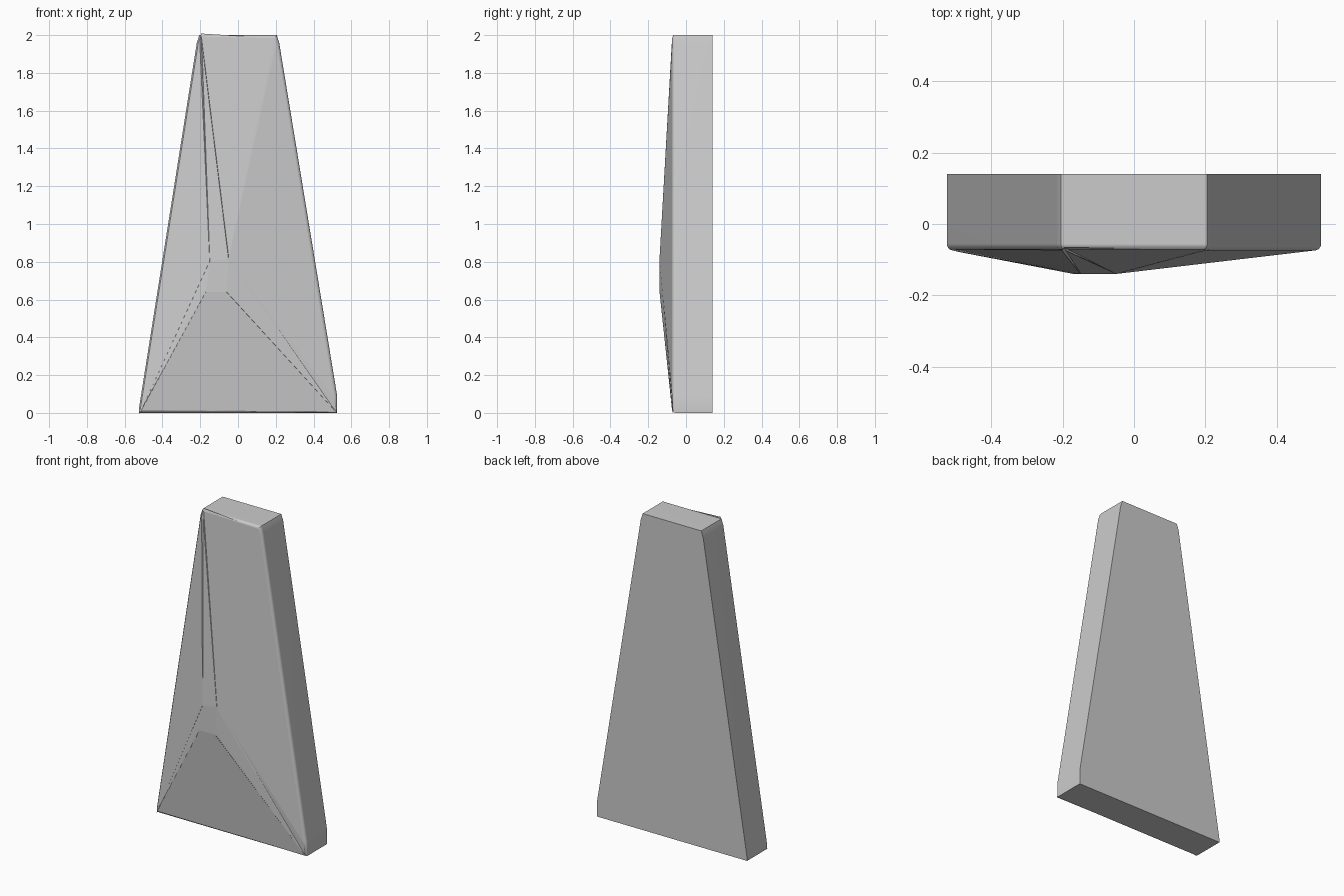
import bpy, bmesh
from mathutils import Vector

cube = bpy.data.objects.get("Cube")
if cube:
    bpy.data.objects.remove(cube, do_unlink=True)

BACK, RIM, PEAK = 0.14, -0.072, -0.14

# Tapered slab outline (x, z), with clipped top corners
outline = [(-0.525, 0), (0.525, 0), (0.525, 0.09), (0.218, 1.96),
           (0.205, 2), (-0.205, 2), (-0.218, 1.96), (-0.525, 0.02)]
# Small off-centre plateau at the highest point of the front
plateau = [(-0.17, 0.64), (-0.06, 0.64), (-0.05, 0.82), (-0.15, 0.8)]

bm = bmesh.new()
for profile, y in ((outline, BACK), (outline, RIM), (plateau, PEAK)):
    for x, z in profile:
        bm.verts.new((x, y, z))
bmesh.ops.convex_hull(bm, input=bm.verts[:])
bmesh.ops.dissolve_limit(bm, angle_limit=0.01, verts=bm.verts[:], edges=bm.edges[:])

# Soften the rim around the front
rim = [e for e in bm.edges if all(abs(v.co.y - RIM) < 0.001 for v in e.verts)]
bmesh.ops.bevel(bm, geom=rim, offset=0.016, segments=3, profile=0.5,
                affect='EDGES', clamp_overlap=True)
# Soften the shallow ridges on the front
ridges = [e for e in bm.edges if any(v.co.y < PEAK + 0.001 for v in e.verts)]
bmesh.ops.bevel(bm, geom=ridges, offset=0.015, segments=2, profile=0.5,
                affect='EDGES', clamp_overlap=True)
bmesh.ops.recalc_face_normals(bm, faces=bm.faces[:])

mesh = bpy.data.meshes.new("tapered_slab")
bm.to_mesh(mesh)
bm.free()
slab = bpy.data.objects.new("tapered_slab", mesh)
bpy.context.collection.objects.link(slab)

# Plain grey material
grey = bpy.data.materials.new("plain_grey")
grey.use_nodes = True
colour = (0.6, 0.6, 0.6, 1)
grey.diffuse_color = colour
grey.node_tree.nodes["Principled BSDF"].inputs["Base Color"].default_value = colour
mesh.materials.append(grey)

# Smooth shading that keeps the back and end edges crisp
bpy.context.view_layer.objects.active = slab
slab.select_set(True)
bpy.ops.object.shade_smooth_by_angle(angle=0.6)
weighted = slab.modifiers.new("weighted_normals", 'WEIGHTED_NORMAL')
weighted.keep_sharp = True
